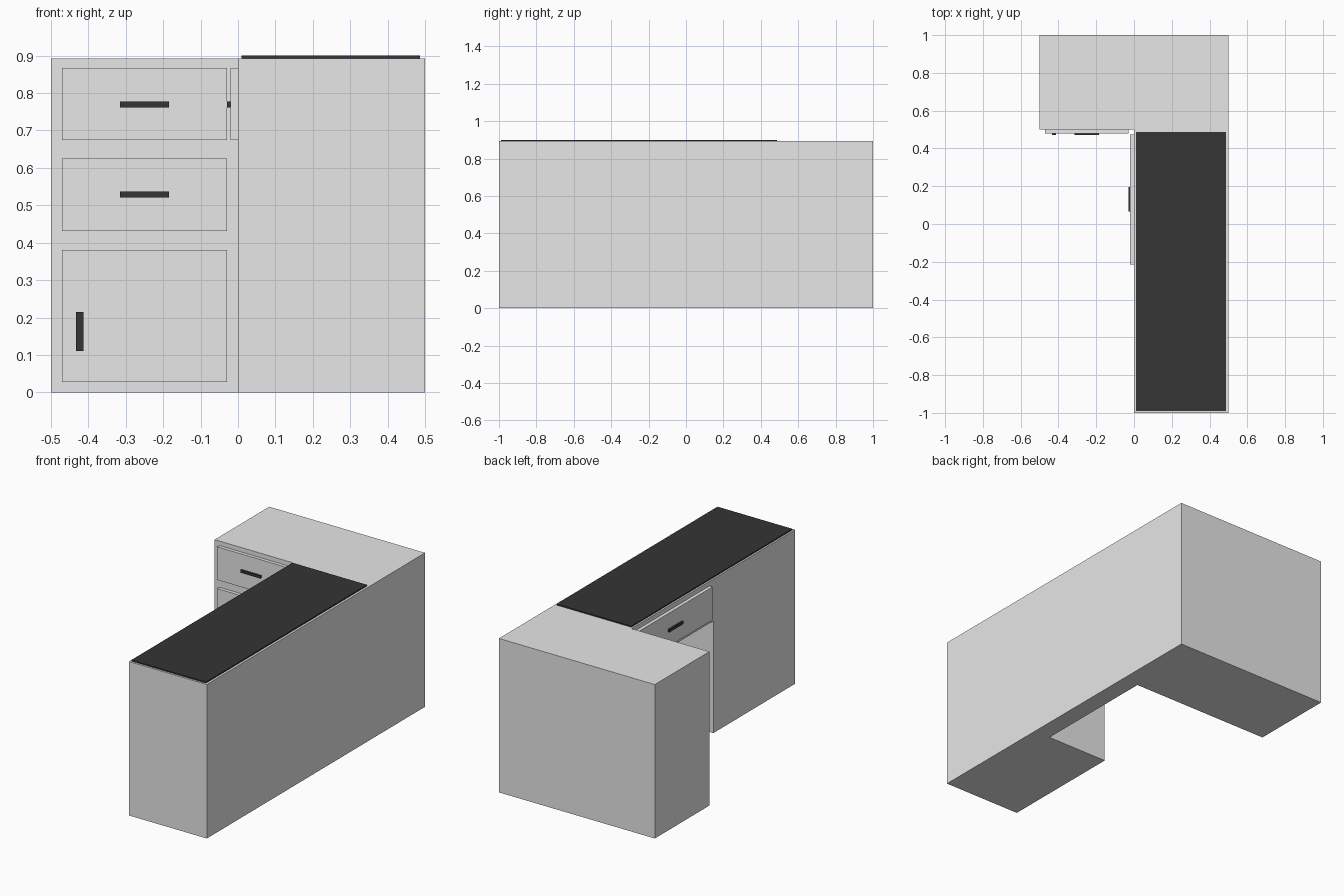
import bpy, bmesh
from mathutils import Vector

if "Cube" in bpy.data.objects:
    bpy.data.objects.remove(bpy.data.objects["Cube"])


def material(name, v):
    m = bpy.data.materials.new(name)
    m.diffuse_color = (v, v, v, 1)
    m.use_nodes = True
    m.node_tree.nodes["Principled BSDF"].inputs["Base Color"].default_value = m.diffuse_color
    return m


GREY = material("light_grey", 0.8)
BLACK = material("soft_black", 0.035)


def finish(name, bm, mat):
    bmesh.ops.recalc_face_normals(bm, faces=bm.faces)
    me = bpy.data.meshes.new(name)
    bm.to_mesh(me)
    bm.free()
    me.materials.append(mat)
    ob = bpy.data.objects.new(name, me)
    bpy.context.collection.objects.link(ob)
    return ob


def box(name, lo, hi, mat):
    lo, hi = Vector(lo), Vector(hi)
    bm = bmesh.new()
    bmesh.ops.create_cube(bm, size=1)
    for v in bm.verts:
        v.co = Vector([(lo[i] + hi[i]) / 2 + v.co[i] * (hi[i] - lo[i]) for i in range(3)])
    return finish(name, bm, mat)


# L-shaped desk body with a knee space: filled grid cells, outer faces only
TOP = 0.893
grid = ((-0.5, 0, 0.395, 0.5), (-1, -0.25, 0.5, 1), (0, 0.65, TOP))


def filled(c):
    x, y, z = c
    if not (0 <= x < 3 and 0 <= y < 3 and 0 <= z < 2):
        return False
    if y == 2:
        return True                      # back cabinet
    if x == 0:
        return False                     # open corner of the L
    return not (x == 1 and y == 1 and z == 0)   # knee space


bm = bmesh.new()
for cell in [(x, y, z) for x in range(3) for y in range(3) for z in range(2)]:
    if not filled(cell):
        continue
    for axis in range(3):
        for side in (0, 1):
            n = list(cell)
            n[axis] += 2 * side - 1
            if filled(n):
                continue
            a, b = (axis + 1) % 3, (axis + 2) % 3
            quad = []
            for da, db in ((0, 0), (1, 0), (1, 1), (0, 1)):
                i = list(cell)
                i[axis] += side
                i[a] += da
                i[b] += db
                quad.append(bm.verts.new([grid[k][i[k]] for k in range(3)]))
            bm.faces.new(quad)
bmesh.ops.remove_doubles(bm, verts=bm.verts, dist=1e-5)
bmesh.ops.recalc_face_normals(bm, faces=bm.faces)
bmesh.ops.dissolve_limit(bm, angle_limit=0.01, verts=bm.verts, edges=bm.edges)
finish("desk_body", bm, GREY)

# Drawer and door fronts on the back cabinet
for name, z0, z1 in (("upper_drawer", 0.675, 0.867),
                     ("middle_drawer", 0.431, 0.625),
                     ("cabinet_door", 0.028, 0.38)):
    box(name, (-0.47, 0.48, z0), (-0.03, 0.5, z1), GREY)
for name, z in (("upper_handle", 0.77), ("middle_handle", 0.529)):
    box(name, (-0.315, 0.471, z - 0.008), (-0.185, 0.48, z + 0.008), BLACK)
box("door_handle", (-0.433, 0.471, 0.11), (-0.413, 0.48, 0.215), BLACK)

# Wide drawer above the knee space
box("knee_drawer", (-0.02, -0.215, 0.675), (0, 0.475, 0.867), GREY)
box("knee_drawer_handle", (-0.03, 0.065, 0.762), (-0.02, 0.195, 0.778), BLACK)

# Dark desk mat
box("desk_mat", (0.01, -0.989, TOP), (0.487, 0.487, 0.9), BLACK)
